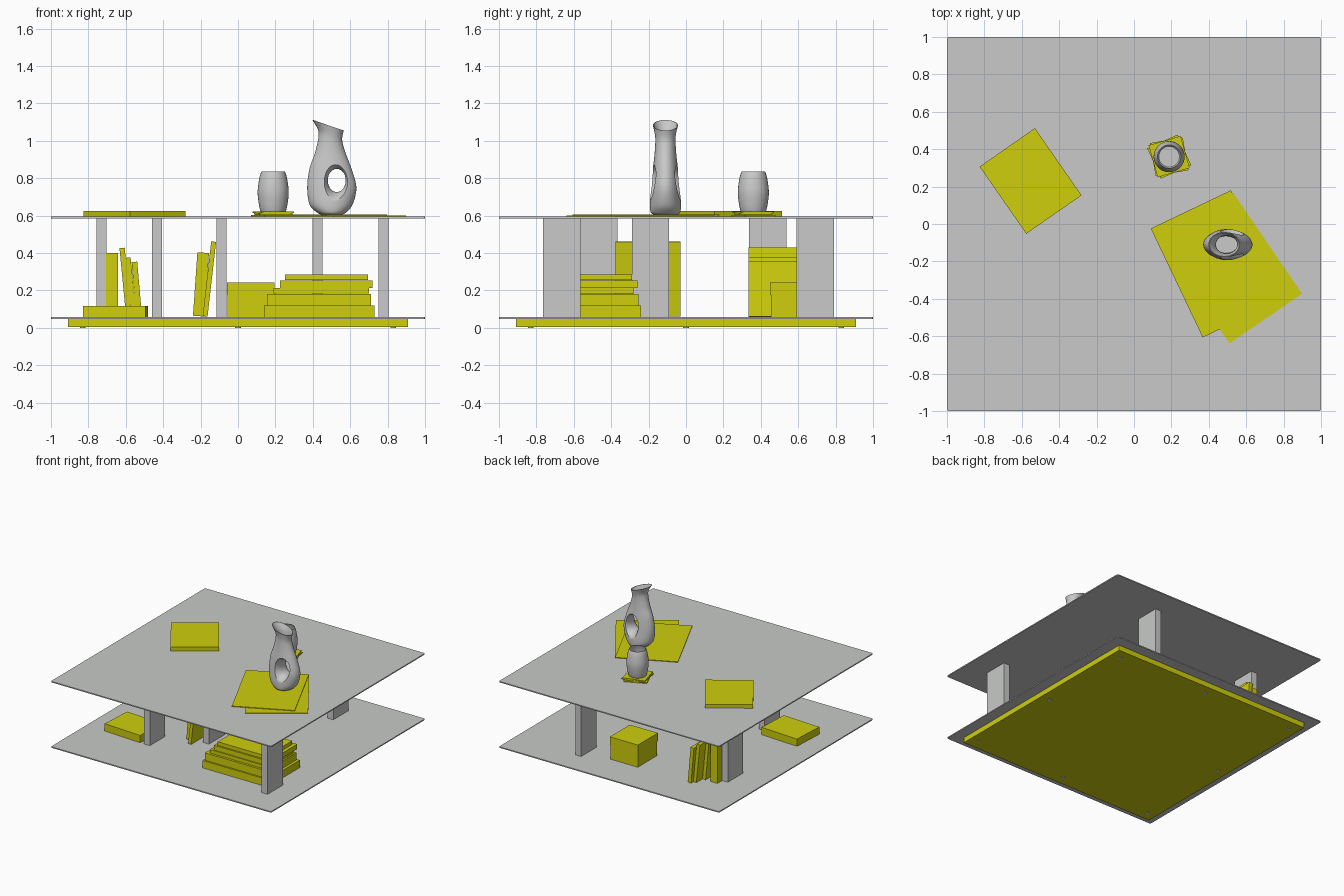
import bpy, bmesh, math
from mathutils import Matrix

if "Cube" in bpy.data.objects:
    bpy.data.objects.remove(bpy.data.objects["Cube"])

def material(name, rgb):
    m = bpy.data.materials.new(name)
    m.diffuse_color = (*rgb, 1)
    m.use_nodes = True
    m.node_tree.nodes["Principled BSDF"].inputs["Base Color"].default_value = m.diffuse_color
    return m

GREY = material("light grey", (0.58, 0.59, 0.58))
YELLOW = material("yellow", (0.62, 0.62, 0.004))

def finish(name, bm, mat, smooth=False):
    bmesh.ops.recalc_face_normals(bm, faces=bm.faces)
    me = bpy.data.meshes.new(name)
    bm.to_mesh(me)
    bm.free()
    me.materials.append(mat)
    ob = bpy.data.objects.new(name, me)
    bpy.context.collection.objects.link(ob)
    if smooth:
        shade(ob)
    return ob

def shade(ob):
    bpy.ops.object.select_all(action='DESELECT')
    ob.select_set(True)
    bpy.context.view_layer.objects.active = ob
    bpy.ops.object.shade_smooth_by_angle(angle=math.radians(40))

def box(name, mat, center, size, rot=0, tilt=0):
    bm = bmesh.new()
    bmesh.ops.create_cube(bm, size=1, matrix=Matrix.Diagonal((*size, 1)))
    ob = finish(name, bm, mat)
    ob.location = center
    ob.rotation_euler = (0, math.radians(tilt), math.radians(rot))
    return ob

def span(name, mat, x0, x1, y0, y1, z0, z1):
    return box(name, mat, ((x0+x1)/2, (y0+y1)/2, (z0+z1)/2), (x1-x0, y1-y0, z1-z0))

def loft(name, mat, rings, smooth=True):
    """Skin a list of closed point rings and cap both ends."""
    bm = bmesh.new()
    vs = [[bm.verts.new(p) for p in r] for r in rings]
    n = len(vs[0])
    for a, b in zip(vs, vs[1:]):
        for i in range(n):
            bm.faces.new((a[i], a[(i+1) % n], b[(i+1) % n], b[i]))
    bm.faces.new(vs[0][::-1])
    bm.faces.new(vs[-1])
    return finish(name, bm, mat, smooth)

def spline(rows, steps=5):
    """Catmull-Rom interpolation through rows of numbers."""
    out = []
    for i in range(len(rows)-1):
        p = [rows[max(0, min(len(rows)-1, i+k))] for k in (-1, 0, 1, 2)]
        for s in range(steps):
            t = s/steps
            out.append([0.5*(2*b+(c-a)*t+(2*a-5*b+4*c-d)*t*t+(3*b-a-3*c+d)*t**3)
                        for a, b, c, d in zip(*p)])
    return out + [list(rows[-1])]

def angles(n):
    return [2*math.pi*i/n for i in range(n)]

# Two square glass plates with tiny rounded corners
for name, z in (("table_top", 0.590), ("lower_shelf", 0.0525)):
    plate = box(name, GREY, (0, 0, z), (2, 2, 0.009))
    bm = bmesh.new()
    bm.from_mesh(plate.data)
    edges = [e for e in bm.edges if abs(e.verts[0].co.z-e.verts[1].co.z) > 0.005]
    bmesh.ops.bevel(bm, geom=edges, offset=0.012, segments=3, affect='EDGES', profile=0.5)
    bm.to_mesh(plate.data)
    bm.free()

# Base panel and its small round feet
span("base", YELLOW, -0.91, 0.91, -0.91, 0.91, 0.005, 0.048)
for x in (-0.83, 0, 0.83):
    for y in (-0.83, 0, 0.83):
        if x or y:
            loft("foot", GREY, [[(x+0.015*math.cos(a), y+0.015*math.sin(a), z)
                                 for a in angles(16)] for z in (0, 0.006)])

# Five slab legs
for x, y in ((0.777, -0.665), (-0.433, -0.465), (-0.088, -0.19), (0.425, 0.692), (-0.73, 0.438)):
    box("leg", GREY, (x, y, 0.321), (0.054, 0.2, 0.529))

# Books on the lower shelf: stack on the right
for x0, x1, y0, y1, z0, z1 in ((0.14, 0.73, -0.66, -0.24, 0.057, 0.118),
                               (0.155, 0.71, -0.65, -0.255, 0.12, 0.181),
                               (0.19, 0.70, -0.635, -0.28, 0.183, 0.212),
                               (0.225, 0.72, -0.63, -0.26, 0.214, 0.254),
                               (0.25, 0.695, -0.62, -0.29, 0.256, 0.286)):
    span("stacked_book", YELLOW, x0, x1, y0, y1, z0, z1)

# Flat book on the left, upright and leaning books
box("flat_book", YELLOW, (-0.655, -0.42, 0.087), (0.335, 0.27, 0.06), -3)
span("upright_book", YELLOW, -0.705, -0.642, 0.335, 0.60, 0.057, 0.40)
for x, y1, w, h, tilt in ((-0.602, 0.60, 0.028, 0.370, -5.5), (-0.572, 0.68, 0.028, 0.318, -6),
                          (-0.541, 0.71, 0.030, 0.295, -5)):
    box("leaning_book", YELLOW, (x, (0.335+y1)/2, 0.058+h/2), (w, y1-0.335, h), 0, tilt)
box("leaning_book", YELLOW, (-0.198, -0.19, 0.232), (0.062, 0.27, 0.34), 0, 4)
box("leaning_book", YELLOW, (-0.153, -0.204, 0.261), (0.026, 0.348, 0.402), 0, 6.5)

# Storage box with a slightly wider lid
span("storage_box", YELLOW, -0.056, 0.191, 0.454, 0.706, 0.057, 0.175)
span("storage_lid", YELLOW, -0.06, 0.195, 0.45, 0.71, 0.175, 0.242)

# Book, two magazines and coasters on the table top
box("top_book", YELLOW, (-0.553, 0.23, 0.610), (0.36, 0.437, 0.030), 34.8)
box("lower_magazine", YELLOW, (0.52, -0.235, 0.5975), (0.47, 0.655, 0.005), 34.3)
box("upper_magazine", YELLOW, (0.443, -0.213, 0.603), (0.475, 0.645, 0.005), 25.5)
for i, rot in enumerate((24, 10, 16)):
    box("coaster", YELLOW, (0.188, 0.36, 0.5995+i*0.009), (0.178, 0.178, 0.008), rot)

# Tumbler: outer wall up, inner wall back down
outer = spline([(0.060, 0.617), (0.068, 0.624), (0.078, 0.67), (0.083, 0.73), (0.074, 0.80), (0.063, 0.836)])
inner = spline([(0.060, 0.836), (0.071, 0.80), (0.079, 0.73), (0.074, 0.67), (0.055, 0.63)])
loft("tumbler", GREY, [[(0.188+r*math.cos(a), 0.36+r*math.sin(a), z) for a in angles(48)]
                       for r, z in outer+inner])

# Carafe: rows of z, left x, right x, half depth, rim slope
rows = [(0.606, 0.445, 0.56, 0.065, 0), (0.618, 0.42, 0.58, 0.079, 0), (0.66, 0.382, 0.613, 0.083, 0),
        (0.75, 0.370, 0.633, 0.077, 0), (0.85, 0.382, 0.607, 0.067, 0), (0.93, 0.410, 0.577, 0.058, 0),
        (1.0, 0.429, 0.559, 0.054, 0.01), (1.04, 0.428, 0.558, 0.057, 0.018), (1.083, 0.398, 0.566, 0.067, 0.028)]
neck = [(1.083, 0.402, 0.562, 0.063, 0.028), (1.04, 0.434, 0.552, 0.051, 0.018),
        (0.99, 0.436, 0.554, 0.047, 0.008), (0.93, 0.418, 0.568, 0.05, 0), (0.90, 0.43, 0.555, 0.045, 0)]
carafe = loft("carafe", GREY, [[((l+r)/2+(r-l)/2*math.cos(a), -0.11+d*math.sin(a), z-s*math.cos(a))
                                for a in angles(64)] for z, l, r, d, s in spline(rows)+spline(neck)], False)

# Flared finger hole cut through the carafe
flare = spline([(-0.10, 0.045), (-0.075, 0.022), (-0.05, 0.008), (-0.025, 0.001), (0, 0),
                (0.025, 0.001), (0.05, 0.008), (0.075, 0.022), (0.10, 0.045)], 3)
cutter = loft("hole_cutter", GREY, [[(0.528+(0.048+f)*math.cos(a), -0.11+y, 0.788+(0.062+f*1.6)*math.sin(a))
                                     for a in angles(48)] for y, f in flare], False)
cutter.hide_render = True
mod = carafe.modifiers.new("hole", 'BOOLEAN')
mod.object = cutter
mod.operation = 'DIFFERENCE'
mod.solver = 'EXACT'
bpy.context.view_layer.objects.active = carafe
bpy.ops.object.modifier_apply(modifier="hole")
bpy.data.objects.remove(cutter)
shade(carafe)
